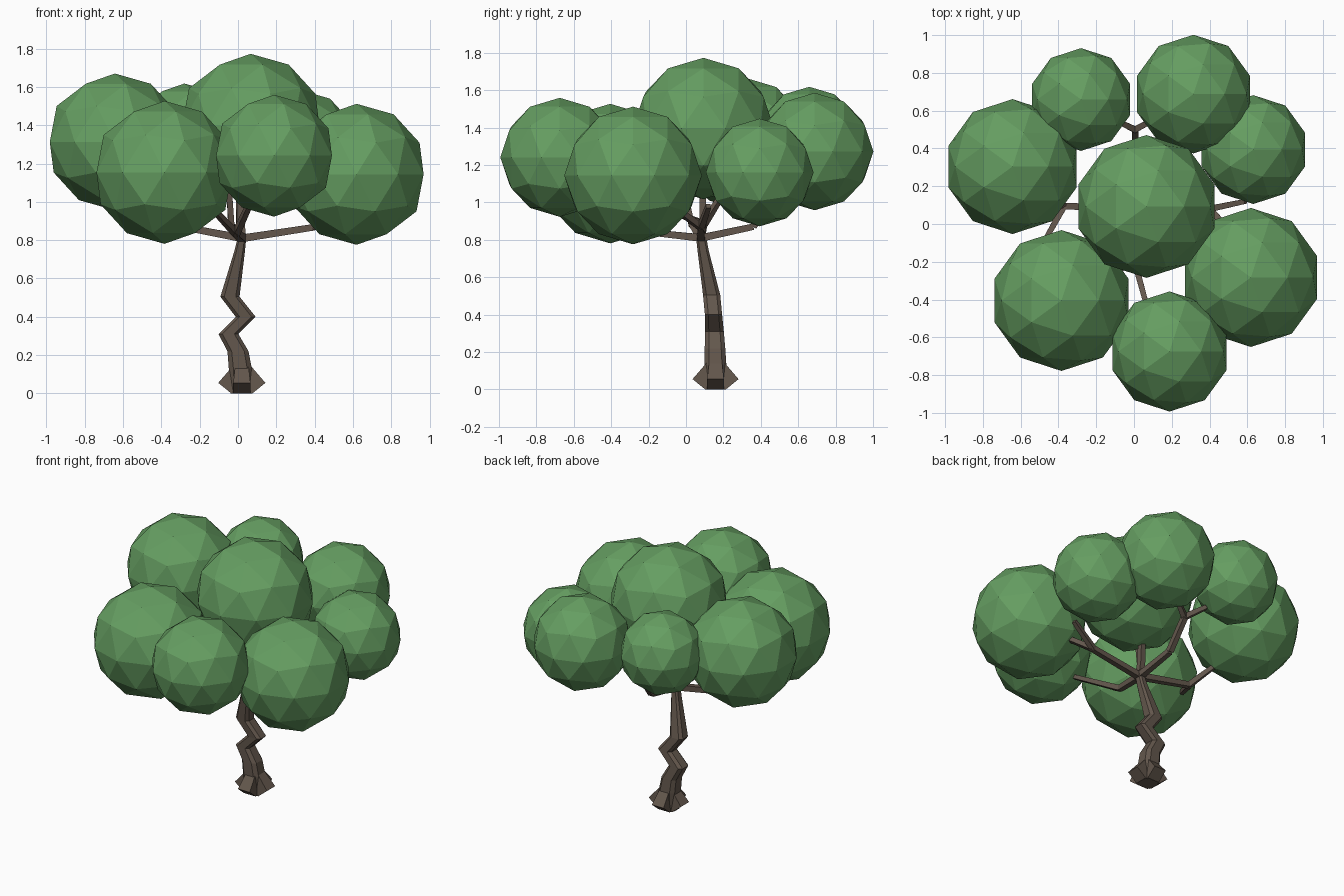
import bpy, bmesh
from mathutils import Vector

if "Cube" in bpy.data.objects:
    bpy.data.objects.remove(bpy.data.objects["Cube"])


def material(name, rgb):
    m = bpy.data.materials.new(name)
    m.diffuse_color = (*rgb, 1.0)
    m.use_nodes = True
    m.node_tree.nodes["Principled BSDF"].inputs["Base Color"].default_value = m.diffuse_color
    return m


LEAF = material("leaf green", (0.13, 0.34, 0.12))
BARK = material("bark brown", (0.125, 0.095, 0.073))


def finish(name, bm, mat):
    bmesh.ops.recalc_face_normals(bm, faces=bm.faces)
    mesh = bpy.data.meshes.new(name)
    bm.to_mesh(mesh)
    bm.free()
    mesh.materials.append(mat)
    ob = bpy.data.objects.new(name, mesh)
    bpy.context.collection.objects.link(ob)
    return ob


def loft(name, rings, mat):
    """Skin a list of equal-length point rings and cap both ends."""
    bm = bmesh.new()
    rows = [[bm.verts.new(p) for p in ring] for ring in rings]
    n = len(rows[0])
    for a, b in zip(rows, rows[1:]):
        for i in range(n):
            j = (i + 1) % n
            bm.faces.new((a[i], a[j], b[j], b[i]))
    bm.faces.new(rows[0][::-1])
    bm.faces.new(rows[-1])
    return finish(name, bm, mat)


def branch(name, points, r0, r1):
    """Four-sided tapering limb through the points."""
    pts = [Vector(p) for p in points]
    rings = []
    for i, p in enumerate(pts):
        d = (pts[min(i + 1, len(pts) - 1)] - pts[max(i - 1, 0)]).normalized()
        ref = Vector((0, 0, 1)) if abs(d.z) < 0.9 else Vector((0, 1, 0))
        u = d.cross(ref).normalized()
        v = d.cross(u)
        r = r0 + (r1 - r0) * i / (len(pts) - 1)
        rings.append([p + u * a * r + v * b * r
                      for a, b in ((1, 1), (-1, 1), (-1, -1), (1, -1))])
    loft(name, rings, BARK)


# Foliage balls: x, y, z, radius
balls = [
    (-0.643, 0.304, 1.313, 0.357), (-0.28, 0.659, 1.346, 0.272),
    (0.315, 0.688, 1.272, 0.314), (0.632, 0.394, 1.16, 0.288),
    (0.066, 0.093, 1.395, 0.378), (-0.384, -0.405, 1.154, 0.373),
    (0.619, -0.283, 1.144, 0.368), (0.188, -0.675, 1.241, 0.318),
]
for i, (x, y, z, r) in enumerate(balls):
    bm = bmesh.new()
    bmesh.ops.create_icosphere(bm, subdivisions=2, radius=r)
    bmesh.ops.translate(bm, verts=bm.verts, vec=(x, y, z))
    finish(f"foliage_{i + 1}", bm, LEAF)

# Zigzag trunk: x, y, z, half width in x, half width in y
sections = [
    (0.015, 0.158, 0.0, 0.055, 0.05), (0.012, 0.158, 0.13, 0.06, 0.058),
    (0.0, 0.155, 0.22, 0.055, 0.055), (-0.05, 0.152, 0.31, 0.052, 0.05),
    (0.04, 0.147, 0.40, 0.052, 0.046), (-0.042, 0.137, 0.505, 0.05, 0.046),
    (0.008, 0.092, 0.74, 0.028, 0.03), (0.022, 0.08, 0.82, 0.022, 0.027),
]
corners = ((1, -.6), (1, .6), (.6, 1), (-.6, 1), (-1, .6), (-1, -.6), (-.6, -1), (.6, -1))
loft("trunk", [[(x + a * hx, y + b * hy, z) for a, b in corners]
               for x, y, z, hx, hy in sections], BARK)

# Four flared roots around the trunk foot
for name, d in (("right", (1, 0)), ("left", (-1, 0)), ("back", (0, 1)), ("front", (0, -1))):
    d = Vector((*d, 0))
    s = Vector((-d.y, d.x, 0))
    c = Vector((0.02, 0.158, 0))

    def at(out, z, w):
        return [c + d * out + s * k * w + Vector((0, 0, z)) for k in (-1, 1)]

    inner_low, low = at(0.0, 0.005, 0.04), at(0.055, 0.0, 0.045)
    tip, top, inner_top = at(0.123, 0.055, 0.045), at(0.05, 0.14, 0.035), at(0.0, 0.14, 0.035)
    side = [inner_low, low, tip, top, inner_top]
    loft("root_" + name, [[p[k] for p in side] for k in (0, 1)], BARK)

# Limbs spreading from the top of the trunk, each forking into the foliage
hub = (0.022, 0.08, 0.81)
limbs = {
    "left": ((-0.37, 0.095, 0.885), (-0.49, -0.12, 0.97), (-0.52, 0.2, 1.05)),
    "right": ((0.40, 0.08, 0.868), (0.59, 0.12, 0.98), (0.57, -0.1, 1.0)),
    "back": ((0.01, 0.36, 0.87), None, None),
    "front": ((-0.01, -0.15, 0.835), (-0.12, -0.32, 0.95), (0.08, -0.48, 1.03)),
}
for name, (elbow, end_a, end_b) in limbs.items():
    branch("limb_" + name, [hub, elbow], 0.02, 0.017)
    if end_a:
        branch(f"twig_{name}_a", [elbow, end_a], 0.017, 0.013)
        branch(f"twig_{name}_b", [elbow, end_b], 0.017, 0.013)

# Back limb climbs before forking
fork = (0.005, 0.5, 1.06)
branch("limb_back_upper", [limbs["back"][0], fork], 0.018, 0.017)
branch("twig_back_a", [fork, (-0.12, 0.56, 1.15)], 0.017, 0.013)
branch("twig_back_b", [fork, (0.12, 0.56, 1.13)], 0.017, 0.013)

# Upright limbs into the central ball
branch("limb_centre", [hub, (0.015, 0.09, 0.92), (0.01, 0.09, 1.15)], 0.02, 0.016)
branch("limb_centre_front", [hub, (-0.035, 0.03, 0.88), (-0.05, -0.02, 1.12)], 0.018, 0.014)
